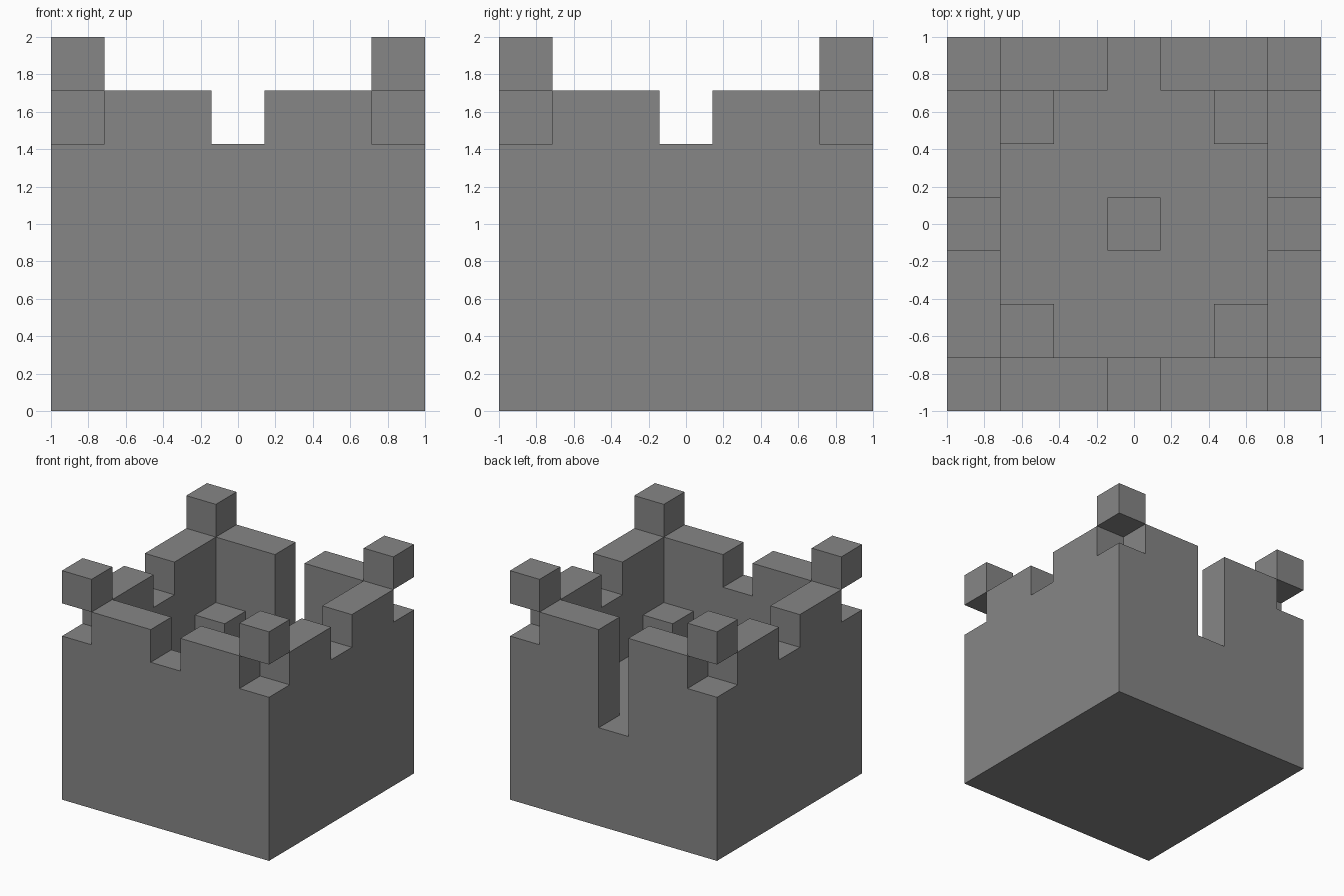
import bpy

U = 2 / 7  # one block
cube = bpy.data.objects.get("Cube")
if cube:
    bpy.data.objects.remove(cube, do_unlink=True)

stone = bpy.data.materials.new("grey_stone")
stone.use_nodes = True
stone.diffuse_color = (0.24, 0.24, 0.24, 1)
stone.node_tree.nodes["Principled BSDF"].inputs["Base Color"].default_value = (0.24, 0.24, 0.24, 1)


def box(name, low, high):
    """Box between two corners, in blocks measured from the centre of the base."""
    bpy.ops.mesh.primitive_cube_add(size=1)
    ob = bpy.context.object
    ob.name = name
    for v in ob.data.vertices:
        v.co = [U * (h if c > 0 else l) for c, l, h in zip(v.co, low, high)]
    ob.data.materials.append(stone)
    return ob


def cut(ob, low, high):
    """Carve a box out of an object and discard the cutter."""
    cutter = box("cutter", low, high)
    cutter.hide_render = True
    mod = ob.modifiers.new("cut", "BOOLEAN")
    mod.operation = "DIFFERENCE"
    mod.solver = "EXACT"
    mod.object = cutter
    bpy.context.view_layer.objects.active = ob
    bpy.ops.object.modifier_apply(modifier=mod.name)
    bpy.data.objects.remove(cutter, do_unlink=True)


def span(sign, near, far):
    return sorted((sign * near, sign * far))


corners = [(sx, sy) for sx in (-1, 1) for sy in (-1, 1)]

# Castle body with an open courtyard
castle = box("castle_walls", (-3.5, -3.5, 0), (3.5, 3.5, 6))
cut(castle, (-2.5, -2.5, 3), (2.5, 2.5, 8))

# Gaps in the battlements on the front and both sides, and the tall back gateway
cut(castle, (-0.5, -4, 5), (0.5, -2, 8))
for s in (-1, 1):
    x0, x1 = span(s, 2, 4)
    cut(castle, (x0, -0.5, 5), (x1, 0.5, 8))
cut(castle, (-0.5, 2, 3), (0.5, 4, 8))

# Corner notches, each with a block perched above
for sx, sy in corners:
    x0, x1 = span(sx, 2.5, 4)
    y0, y1 = span(sy, 2.5, 4)
    cut(castle, (x0, y0, 5), (x1, y1, 8))
    x0, x1 = span(sx, 2.5, 3.5)
    y0, y1 = span(sy, 2.5, 3.5)
    box("corner_block", (x0, y0, 6), (x1, y1, 7))

# Low blocks in the courtyard: one per inner corner and one in the middle
for sx, sy in corners:
    x0, x1 = span(sx, 1.5, 2.5)
    y0, y1 = span(sy, 1.5, 2.5)
    box("courtyard_corner_block", (x0, y0, 3), (x1, y1, 4))
box("courtyard_centre_block", (-0.5, -0.5, 3), (0.5, 0.5, 4))
